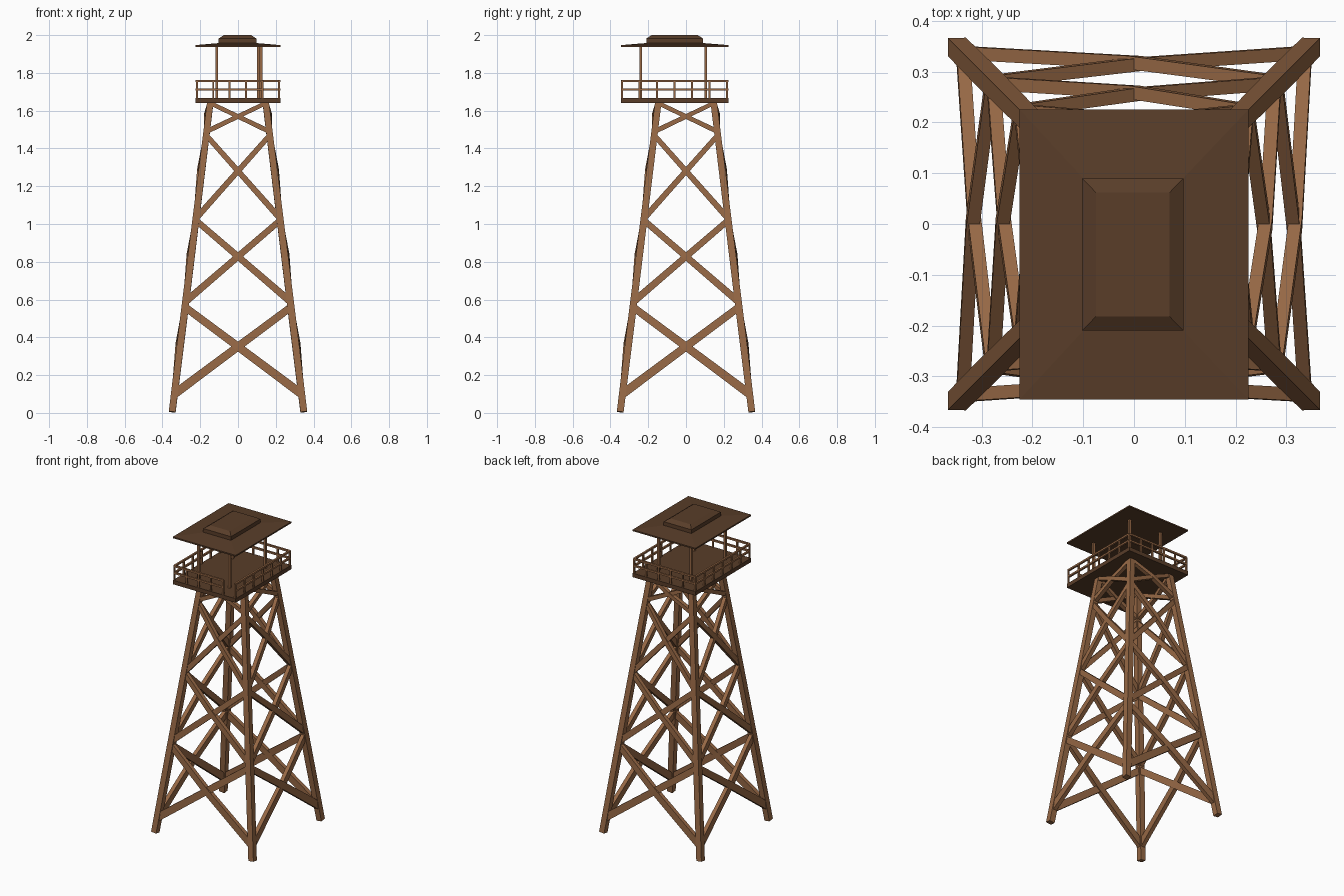
import bpy, bmesh, math
from mathutils import Vector, Matrix

if "Cube" in bpy.data.objects:
    bpy.data.objects.remove(bpy.data.objects["Cube"])


def material(name, col):
    m = bpy.data.materials.new(name)
    m.diffuse_color = (*col, 1)
    m.use_nodes = True
    m.node_tree.nodes["Principled BSDF"].inputs["Base Color"].default_value = m.diffuse_color
    return m


WOOD = material("wood", (0.31, 0.14, 0.06))
DARK = material("dark_wood", (0.10, 0.047, 0.022))


def finish(bm, name, mat):
    bmesh.ops.recalc_face_normals(bm, faces=bm.faces)
    me = bpy.data.meshes.new(name)
    bm.to_mesh(me)
    bm.free()
    me.materials.append(mat)
    ob = bpy.data.objects.new(name, me)
    bpy.context.collection.objects.link(ob)
    return ob


def loft(bm, rings):
    loops = [[bm.verts.new(p) for p in r] for r in rings]
    for a, b in zip(loops, loops[1:]):
        for i in range(len(a)):
            j = (i + 1) % len(a)
            bm.faces.new((a[i], a[j], b[j], b[i]))
    bm.faces.new(loops[0][::-1])
    bm.faces.new(loops[-1])


def beam(bm, pts, ref, widths, depths):
    """Square timber through pts; depth runs along ref."""
    pts = [Vector(p) for p in pts]
    rings = []
    for i, p in enumerate(pts):
        t = (pts[min(i + 1, len(pts) - 1)] - pts[max(i - 1, 0)]).normalized()
        side = t.cross(Vector(ref)).normalized()
        up = side.cross(t)
        w, d = widths[i] / 2, depths[i] / 2
        rings.append([p + side * w * a + up * d * b
                      for a, b in ((-1, -1), (1, -1), (1, 1), (-1, 1))])
    loft(bm, rings)


def rect(x0, x1, y0, y1, z):
    return [(x0, y0, z), (x1, y0, z), (x1, y1, z), (x0, y1, z)]


def radius(z):
    return 0.349 - 0.123 * z


# four leaning corner legs
bm = bmesh.new()
for sx in (-1, 1):
    for sy in (-1, 1):
        zs = (0.005, 0.5, 1.1, 1.65)
        beam(bm, [(sx * radius(z), sy * radius(z), z) for z in zs], (1, 0, 0),
             (0.036, 0.038, 0.036, 0.034), (0.036, 0.038, 0.036, 0.034))
finish(bm, "legs", WOOD)

# crossed braces, four tiers on each of four sides
bm = bmesh.new()
tiers = ((0.10, 0.56, 0.046), (0.59, 1.02, 0.038), (1.03, 1.47, 0.032), (1.49, 1.64, 0.026))
for k in range(4):
    rot = Matrix.Rotation(k * math.pi / 2, 3, 'Z')
    for z0, z1, w in tiers:
        for s in (-1, 1):
            r0, r1 = radius(z0), radius(z1)
            f = r0 / (r0 + r1)
            zm = z0 + (z1 - z0) * f
            pts = [(s * r0, -r0, z0), (0, -radius(zm) - 0.010 - 0.002 * s, zm), (-s * r1, -r1, z1)]
            beam(bm, [rot @ Vector(p) for p in pts], rot @ Vector((0, -1, 0)),
                 (w, w * 0.92, w * 0.85), (0.026, 0.026, 0.024))
finish(bm, "cross_braces", WOOD)

X, Y0, Y1 = 0.225, -0.345, 0.225

# platform deck
bm = bmesh.new()
loft(bm, [rect(-X, X, Y0, Y1, 1.64), rect(-X, X, Y0, Y1, 1.666)])
finish(bm, "platform", DARK)

# railing, with an entry gap at the front right
bm = bmesh.new()
R = 0.007
xe, ya, yb = X - R, Y0 + R, Y1 - R
sides = (((-xe, ya), (0.13, ya), 5), ((xe, ya), (xe, yb), 7),
         ((-xe, yb), (xe, yb), 6), ((-xe, ya), (-xe, yb), 7))
for a, b, n in sides:
    a, b = Vector((*a, 0)), Vector((*b, 0))
    for z in (1.757, 1.713):
        up = Vector((0, 0, z))
        beam(bm, [a + up, b + up], (0, 0, 1), (0.012,) * 2, (0.011,) * 2)
    for i in range(n):
        p = a.lerp(b, i / (n - 1))
        beam(bm, [p + Vector((0, 0, 1.66)), p + Vector((0, 0, 1.76))],
             (1, 0, 0), (0.010,) * 2, (0.010,) * 2)
finish(bm, "railing", WOOD)

# roof posts
bm = bmesh.new()
for x, y in ((-0.112, -0.24), (0.108, -0.24), (-0.112, 0.105), (0.122, 0.105)):
    beam(bm, [(x, y, 1.66), (x, y, 1.948)], (1, 0, 0), (0.014,) * 2, (0.014,) * 2)
finish(bm, "roof_posts", WOOD)

# roof sheet with a very shallow hip
bm = bmesh.new()
loft(bm, [rect(-X, X, Y0, Y1, 1.938), rect(-X, X, Y0, Y1, 1.947),
          rect(-0.1, 0.097, -0.21, 0.09, 1.958)])
finish(bm, "roof", DARK)

# raised bevelled roof cap
bm = bmesh.new()
loft(bm, [rect(-0.102, 0.097, -0.21, 0.09, 1.95), rect(-0.102, 0.097, -0.21, 0.09, 1.982),
          rect(-0.075, 0.07, -0.182, 0.062, 2.0)])
finish(bm, "roof_cap", DARK)
